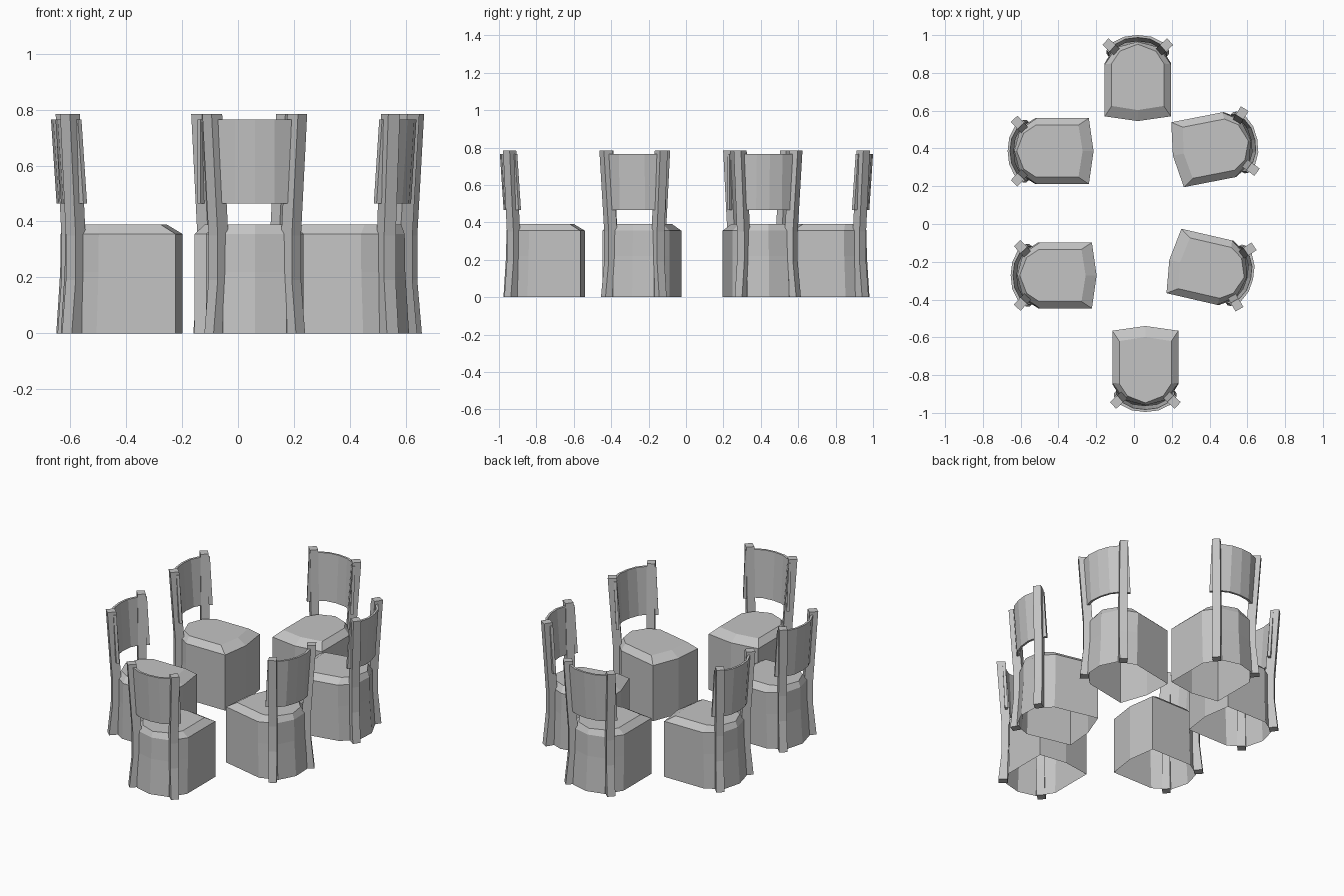
import bpy
import bmesh
from math import radians, cos, sin
from mathutils import Vector

if "Cube" in bpy.data.objects:
    bpy.data.objects.remove(bpy.data.objects["Cube"], do_unlink=True)

# Single plain grey finish
grey = bpy.data.materials.new("plain_grey")
grey.use_nodes = True
tone = (0.55, 0.55, 0.55, 1)
grey.diffuse_color = tone
grey.node_tree.nodes["Principled BSDF"].inputs["Base Color"].default_value = tone


def loft(name, rings, cap_first=True, cap_last=True):
    """Skin a stack of closed rings into a flat-shaded mesh."""
    bm = bmesh.new()
    loops = [[bm.verts.new(p) for p in ring] for ring in rings]
    for low, high in zip(loops, loops[1:]):
        n = len(low)
        for i in range(n):
            j = (i + 1) % n
            bm.faces.new((low[i], low[j], high[j], high[i]))
    if cap_first:
        bm.faces.new(loops[0][::-1])
    if cap_last:
        bm.faces.new(loops[-1])
    bmesh.ops.recalc_face_normals(bm, faces=bm.faces)
    mesh = bpy.data.meshes.new(name)
    bm.to_mesh(mesh)
    bm.free()
    mesh.materials.append(grey)
    return mesh


def mirrored(half, z):
    """Close a half outline, running front centre to back centre, across x = 0."""
    left = [(-x, y) for x, y in half[-2:0:-1]]
    return [Vector((x, y, z)) for x, y in half + left]


# Seat block: open underneath, pointed front, rounded back, bevelled top
def body_outline(flare):
    return [(0, 0), (0.175, 0.025), (0.175, 0.30 + flare / 2),
            (0.113, 0.39 + flare), (0, 0.42 + flare)]


cushion = [(0, 0.058), (0.138, 0.08), (0.138, 0.305), (0.095, 0.37), (0, 0.407)]
seat = loft("seat", [mirrored(body_outline(0.016), 0),
                     mirrored(body_outline(0.002), 0.22),
                     mirrored(body_outline(0), 0.355),
                     mirrored(cushion, 0.39)], cap_first=False)


# Bent back post, turned diagonally to follow the rounded back
def post(side):
    out = Vector((side * cos(radians(43)), sin(radians(43)), 0))
    across = Vector((-out.y, out.x, 0))
    rings = []
    for z, shift in ((0, -0.01), (0.19, -0.03), (0.35, -0.03), (0.785, 0)):
        centre = Vector((side * 0.152, 0.403, z)) + out * shift
        rings.append([centre + out * a * 0.026 + across * b * 0.024
                      for a, b in ((-1, -1), (1, -1), (1, 1), (-1, 1))])
    return loft("post", rings)


# Curved back panel, leaning slightly backwards
def panel_ring(z, lean):
    outer = [(0.165, 0.375), (0.13, 0.418), (0.07, 0.447), (0, 0.455)]
    outer += [(-x, y) for x, y in outer[-2::-1]]
    inner = [(x * 0.93, y - 0.013) for x, y in reversed(outer)]
    return [Vector((x, y + lean, z)) for x, y in outer + inner]


panel = loft("back_panel", [panel_ring(0.465, -0.02), panel_ring(0.765, 0)])

parts = {"seat": seat, "left_post": post(1), "right_post": post(-1),
         "back_panel": panel}

# Ring of six chairs facing inwards: front-centre point and turn in degrees
chairs = {
    "back": (0.02, 0.545, 0),
    "front": (0.06, -0.54, 180),
    "back_right": (-0.214, 0.386, 90),
    "front_right": (-0.198, -0.272, 90),
    "back_left": (0.206, 0.362, -79),
    "front_left": (0.187, -0.19, -103),
}
for place, (x, y, turn) in chairs.items():
    for part, mesh in parts.items():
        ob = bpy.data.objects.new(f"{place}_chair_{part}", mesh)
        ob.location = (x, y, 0)
        ob.rotation_euler.z = radians(turn)
        bpy.context.collection.objects.link(ob)
